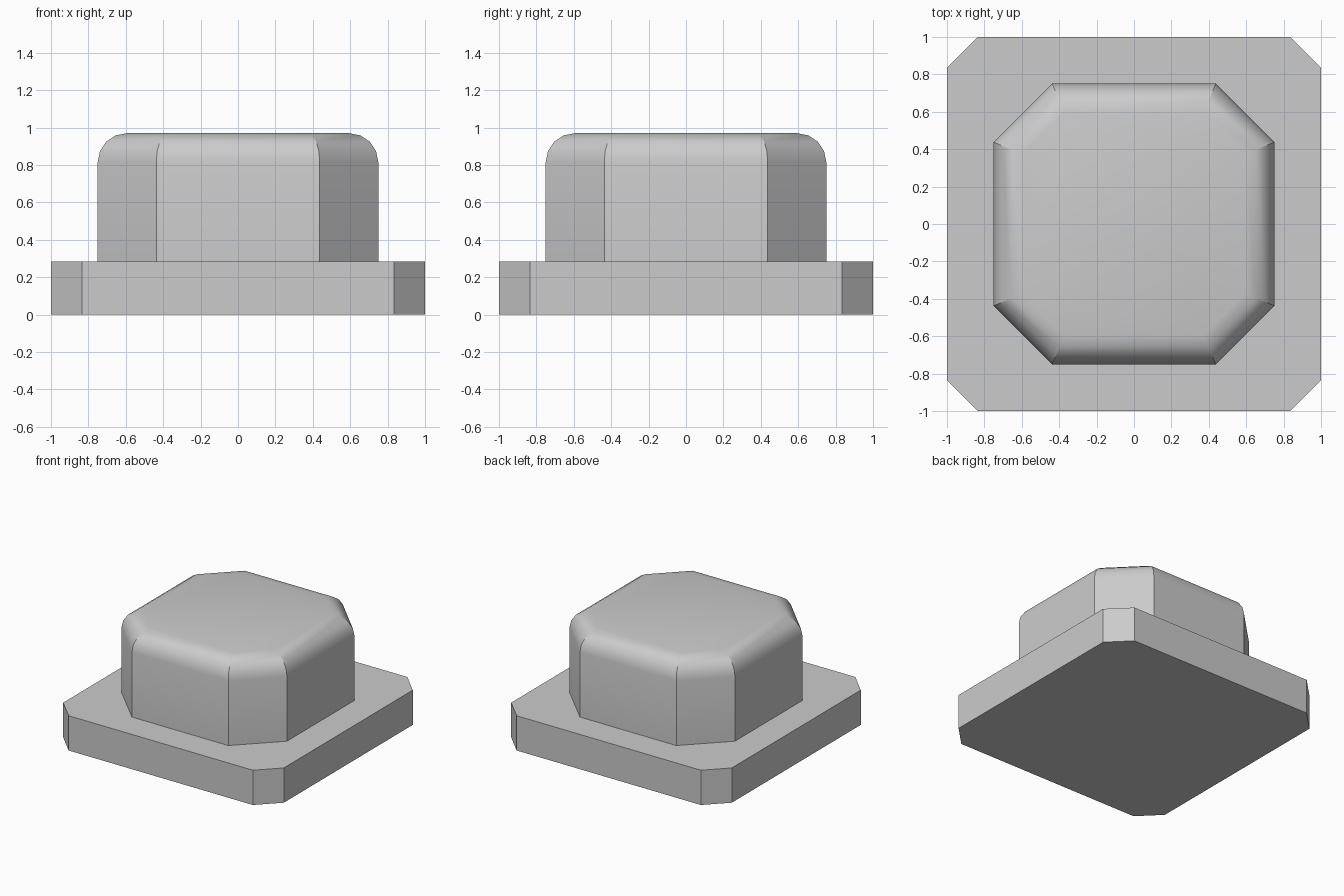
import bpy, bmesh, math

if "Cube" in bpy.data.objects:
    bpy.data.objects.remove(bpy.data.objects["Cube"])


def octagon(half, flat):
    """Square of half-width `half` with corners cut so each side spans +-flat."""
    return [(half, -flat), (half, flat), (flat, half), (-flat, half),
            (-half, flat), (-half, -flat), (-flat, -half), (flat, -half)]


def loft(name, levels):
    """Closed solid through (half, flat, z) octagon sections."""
    bm = bmesh.new()
    rings = [[bm.verts.new((x, y, z)) for x, y in octagon(h, f)] for h, f, z in levels]
    for a, b in zip(rings, rings[1:]):
        for i in range(8):
            j = (i + 1) % 8
            bm.faces.new((a[i], a[j], b[j], b[i]))
    bm.faces.new(rings[0][::-1])
    bm.faces.new(rings[-1])
    mesh = bpy.data.meshes.new(name)
    bm.to_mesh(mesh)
    bm.free()
    obj = bpy.data.objects.new(name, mesh)
    bpy.context.collection.objects.link(obj)
    return obj


BASE_TOP, TOP, RADIUS = 0.285, 0.97, 0.155

# Flat base plate with cut corners
loft("base_plate", [(1, 0.835, 0), (1, 0.835, BASE_TOP)])

# Octagonal cap: straight walls, then a rounded top rim
levels = [(0.75, 0.437, BASE_TOP)]
for k in range(5):
    a = k * math.pi / 8
    inset = RADIUS * (1 - math.cos(a))
    levels.append((0.75 - inset, 0.437 - inset * math.tan(math.pi / 8),
                   TOP - RADIUS * (1 - math.sin(a))))
cap = loft("cap", levels)

# Smooth the rim, keep the vertical corners sharp
bpy.context.view_layer.objects.active = cap
cap.select_set(True)
bpy.ops.object.shade_smooth_by_angle(angle=math.radians(24))
